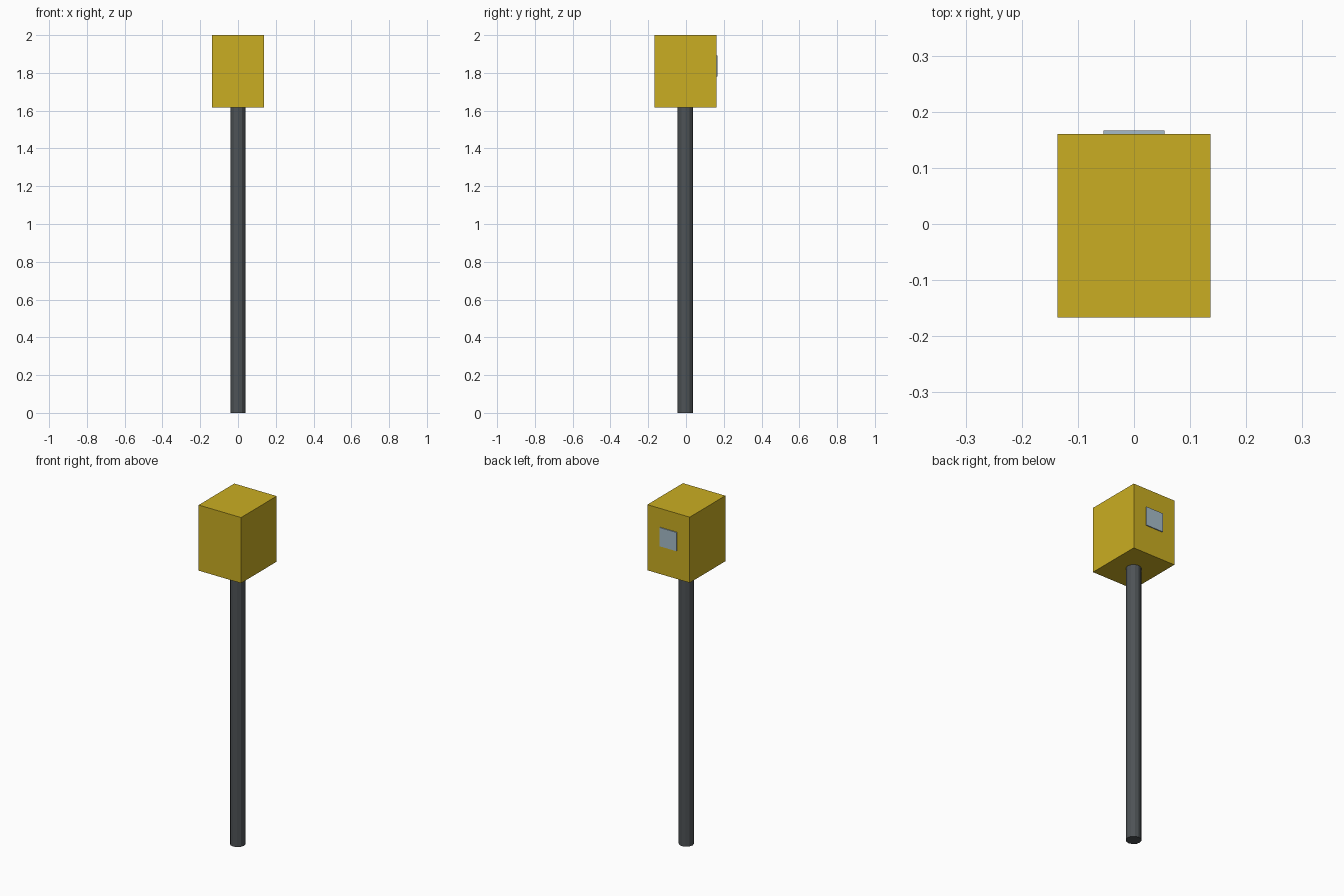
import bpy

cube = bpy.data.objects.get("Cube")
if cube:
    bpy.data.objects.remove(cube, do_unlink=True)

U = 0.0546       # base module: the head is 5 x 6 x 7 modules
AXIS_Y = -0.003  # head and pole share this axis
TOP = 2.0


def material(name, rgb):
    mat = bpy.data.materials.new(name)
    mat.use_nodes = True
    mat.diffuse_color = (*rgb, 1)
    mat.node_tree.nodes["Principled BSDF"].inputs["Base Color"].default_value = (*rgb, 1)
    return mat


def finish(name, mat):
    obj = bpy.context.object
    obj.name = obj.data.name = name
    obj.data.materials.append(mat)
    return obj


def box(name, size, center, mat):
    bpy.ops.mesh.primitive_cube_add(size=1, location=center)
    obj = finish(name, mat)
    obj.scale = size
    bpy.ops.object.transform_apply(location=False, rotation=False, scale=True)
    return obj


yellow = material("mustard yellow", (0.59, 0.42, 0.016))
grey = material("dark grey", (0.075, 0.085, 0.092))
glass = material("pale blue grey", (0.38, 0.50, 0.58))

# Head
head_bottom = TOP - 7 * U
box("head_box", (5 * U, 6 * U, 7 * U), (0, AXIS_Y, TOP - 3.5 * U), yellow)

# Thin square window on the back face
back = AXIS_Y + 3 * U
plate = 0.1 * U
box("back_window", (2 * U, plate, 2 * U), (0, back + plate / 2, TOP - 3 * U), glass)

# Faceted pole
bpy.ops.mesh.primitive_cylinder_add(vertices=12, radius=0.75 * U, depth=head_bottom,
                                    location=(0, AXIS_Y, head_bottom / 2))
finish("pole", grey)
